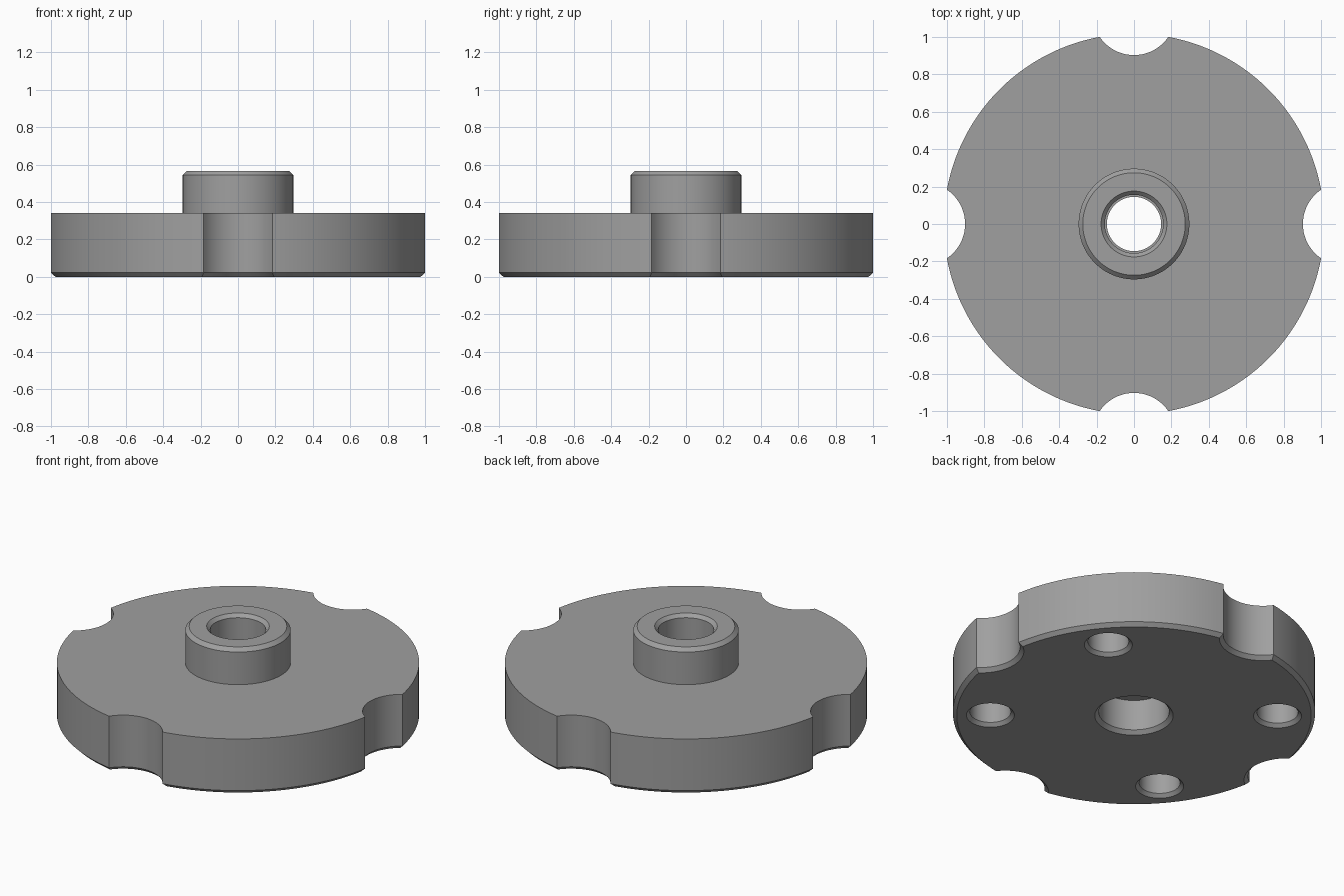
import bpy, bmesh, math

if "Cube" in bpy.data.objects:
    bpy.data.objects.remove(bpy.data.objects["Cube"])

R = math.hypot(1.0, 0.185)      # disc radius, notch corners land on 1.0
NOTCH_C, NOTCH_R = 1.125, 0.222  # notch centre distance and radius
DISC_H, HUB_H, CH = 0.342, 0.566, 0.022

grey = bpy.data.materials.new("grey metal")
grey.diffuse_color = (0.35, 0.35, 0.35, 1)
grey.use_nodes = True
grey.node_tree.nodes["Principled BSDF"].inputs["Base Color"].default_value = grey.diffuse_color


def make_object(name, bm):
    bmesh.ops.recalc_face_normals(bm, faces=bm.faces)
    mesh = bpy.data.meshes.new(name)
    bm.to_mesh(mesh)
    bm.free()
    mesh.materials.append(grey)
    ob = bpy.data.objects.new(name, mesh)
    bpy.context.collection.objects.link(ob)
    return ob


def stack(name, rings):
    """Solid made of matching outline rings, capped at both ends."""
    bm = bmesh.new()
    loops = [[bm.verts.new(p) for p in ring] for ring in rings]
    n = len(loops[0])
    for a, b in zip(loops, loops[1:]):
        for i in range(n):
            j = (i + 1) % n
            bm.faces.new((a[i], a[j], b[j], b[i]))
    bm.faces.new(loops[0][::-1])
    bm.faces.new(loops[-1])
    return make_object(name, bm)


def turned(name, profile, x=0, y=0, n=96):
    """Turned solid from (radius, height) steps."""
    return stack(name, [[(x + r * math.cos(math.tau * i / n),
                          y + r * math.sin(math.tau * i / n), z)
                         for i in range(n)] for r, z in profile])


def notched_outline(inset, z, arc_n=28, notch_n=20):
    """Circle with four round bites, shrunk by inset."""
    r, nr = R - inset, NOTCH_R + inset
    cx = (r * r - nr * nr + NOTCH_C ** 2) / (2 * NOTCH_C)
    half = math.acos(cx / r)
    sweep = math.atan2(r * math.sin(half), NOTCH_C - cx)
    pts = []
    for k in range(4):
        turn = k * math.pi / 2
        quarter = []
        for i in range(notch_n):          # concave bite
            t = -sweep + 2 * sweep * i / notch_n
            quarter.append((NOTCH_C - nr * math.cos(t), nr * math.sin(t)))
        for i in range(arc_n):            # outer rim
            t = half + (math.pi / 2 - 2 * half) * i / arc_n
            quarter.append((r * math.cos(t), r * math.sin(t)))
        c, s = math.cos(turn), math.sin(turn)
        pts += [(x * c - y * s, x * s + y * c, z) for x, y in quarter]
    return pts


def boolean(target, tool, operation):
    mod = target.modifiers.new(operation.lower(), 'BOOLEAN')
    mod.object, mod.operation, mod.solver = tool, operation, 'EXACT'
    bpy.context.view_layer.objects.active = target
    bpy.ops.object.modifier_apply(modifier=mod.name)
    bpy.data.objects.remove(tool, do_unlink=True)


# Notched disc with a bevelled lower edge
disc = stack("notched_disc", [notched_outline(CH, 0), notched_outline(0, CH),
                              notched_outline(0, DISC_H)])

# Raised hub with a bevelled top edge
hub = turned("hub", [(0.296, 0.25), (0.296, HUB_H - CH), (0.296 - CH, HUB_H)])
boolean(disc, hub, 'UNION')

# Stepped central bore: wide recess below, narrow lip, bevelled mouth on top
bore = turned("bore_cutter", [
    (0.24, -0.02), (0.198, 0.022), (0.198, 0.212), (0.145, 0.212), (0.145, 0.28),
    (0.156, 0.28), (0.156, HUB_H - 0.02), (0.196, HUB_H + 0.02)])
boolean(disc, bore, 'DIFFERENCE')

# Four blind holes in the underside
for sx in (-1, 1):
    for sy in (-1, 1):
        hole = turned("hole_cutter", [(0.155, -0.02), (0.115, 0.02), (0.115, 0.21)],
                      sx * 0.62, sy * 0.515, 48)
        boolean(disc, hole, 'DIFFERENCE')

# Smooth curved walls, crisp edges
bpy.ops.object.select_all(action='DESELECT')
disc.select_set(True)
bpy.context.view_layer.objects.active = disc
bpy.ops.object.shade_smooth_by_angle(angle=math.radians(25))
